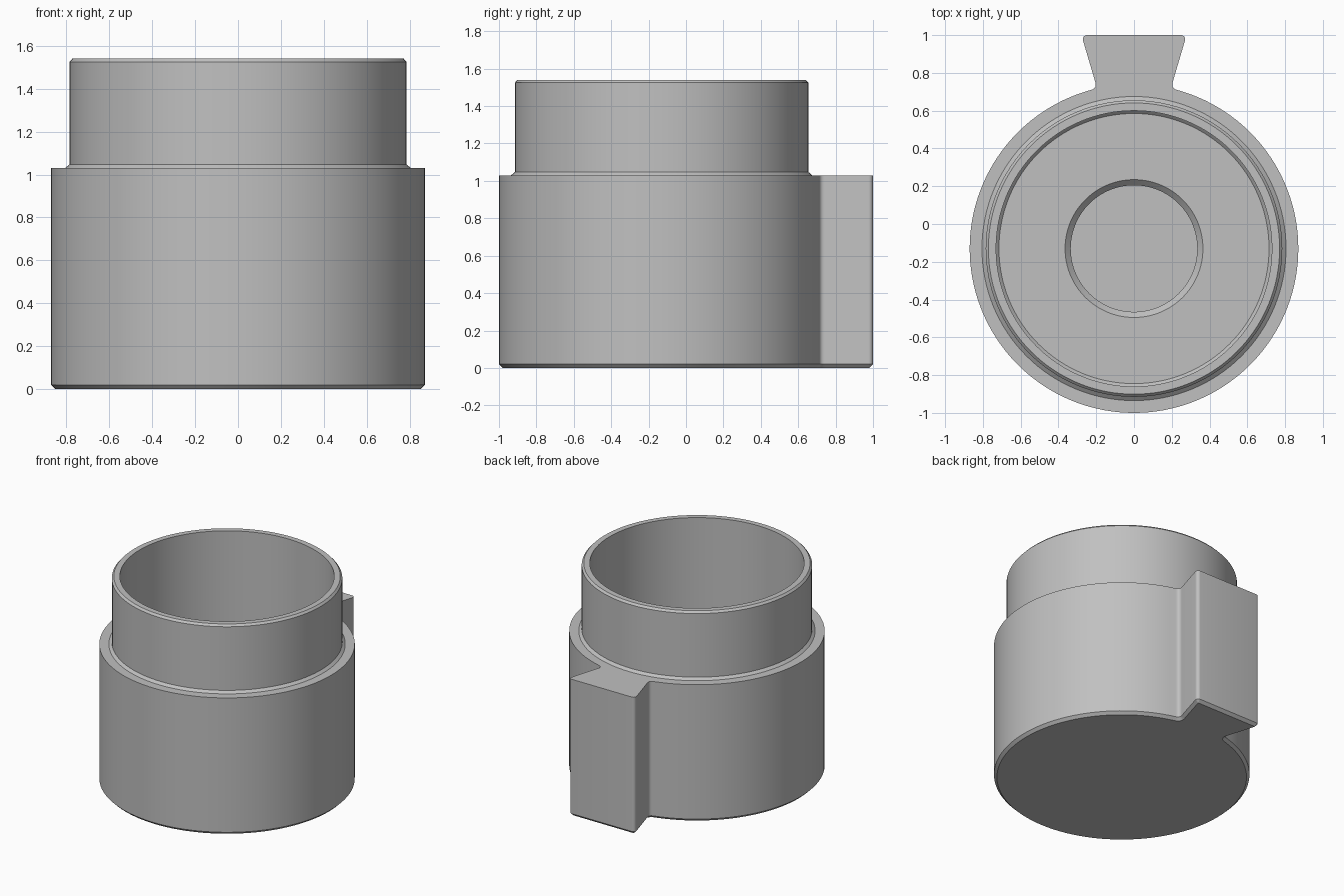
import bpy
import bmesh
from math import sin, cos, atan2, pi, radians
from mathutils import Vector

cube = bpy.data.objects.get("Cube")
if cube:
    bpy.data.objects.remove(cube, do_unlink=True)

SEGMENTS = 128
CENTRE = Vector((0, -0.13))
BODY_R = 0.87
BODY_TOP = 1.03
CHAMFER = 0.02

grey = bpy.data.materials.new("plain grey")
grey.use_nodes = True
colour = (0.53, 0.53, 0.53, 1)
grey.diffuse_color = colour
grey.node_tree.nodes["Principled BSDF"].inputs["Base Color"].default_value = colour


def arc(centre, radius, start, end, steps):
    return [centre + radius * Vector((cos(a), sin(a)))
            for a in (start + (end - start) * i / steps for i in range(steps + 1))]


def curve(a, corner, b, steps=6):
    """Rounded inner corner between a and b."""
    return [a.lerp(corner, i / steps).lerp(corner.lerp(b, i / steps), i / steps)
            for i in range(steps + 1)]


def inset(points, distance):
    """Offset a counter-clockwise outline inwards."""
    result = []
    for i, p in enumerate(points):
        d1 = (p - points[i - 1]).normalized()
        d2 = (points[(i + 1) % len(points)] - p).normalized()
        n1, n2 = Vector((-d1.y, d1.x)), Vector((-d2.y, d2.x))
        result.append(p + (n1 + n2) * distance / (1 + n1.dot(n2)))
    return result


def ring(bm, points, z):
    return [bm.verts.new((p.x, p.y, z)) for p in points]


def skin(bm, lower, upper):
    for i in range(len(lower)):
        bm.faces.new((lower[i - 1], lower[i], upper[i], upper[i - 1]))


# Outline: round body with a flared dovetail rail at the back
root = Vector((0.228, 0.71))
root_angle = atan2(root.y - CENTRE.y, root.x)
right = curve(root, Vector((0.196, 0.718)), Vector((0.204, 0.748)))
right += arc(Vector((0.249, 0.978)), 0.022, radians(-15), pi / 2, 6)
left = [Vector((-p.x, p.y)) for p in reversed(right)]
body = arc(CENTRE, BODY_R, pi - root_angle, 2 * pi + root_angle, SEGMENTS)
outline = right + left + body[1:-1]

bm = bmesh.new()
base = ring(bm, inset(outline, CHAMFER), 0)
low = ring(bm, outline, CHAMFER)
high = ring(bm, outline, BODY_TOP)
bm.faces.new(list(reversed(base)))
skin(bm, base, low)
skin(bm, low, high)

# Neck, rim, bore, floor and central recess as one turned profile
profile = [(0.805, BODY_TOP), (0.785, 1.047), (0.785, 1.525), (0.771, 1.54),
           (0.73, 1.54), (0.73, 0.165), (0.715, 0.15),
           (0.365, 0.15), (0.335, 0.12), (0.335, 0.08)]
rings = [ring(bm, arc(CENTRE, r, 0, 2 * pi, SEGMENTS)[:-1], z) for r, z in profile]
for a, b in zip(rings, rings[1:]):
    skin(bm, a, b)
bm.faces.new(rings[-1])

# Flat shoulder between the outline and the neck
shoulder = [bm.edges.get((loop[i - 1], loop[i]))
            for loop in (high, rings[0]) for i in range(len(loop))]
bmesh.ops.triangle_fill(bm, edges=shoulder, use_beauty=True, normal=(0, 0, 1))
bmesh.ops.recalc_face_normals(bm, faces=bm.faces)

mesh = bpy.data.meshes.new("cup_with_dovetail_rail")
bm.to_mesh(mesh)
bm.free()
mesh.materials.append(grey)
cup = bpy.data.objects.new("cup_with_dovetail_rail", mesh)
bpy.context.collection.objects.link(cup)
bpy.ops.object.select_all(action="DESELECT")
cup.select_set(True)
bpy.context.view_layer.objects.active = cup
bpy.ops.object.shade_smooth_by_angle(angle=radians(30))
